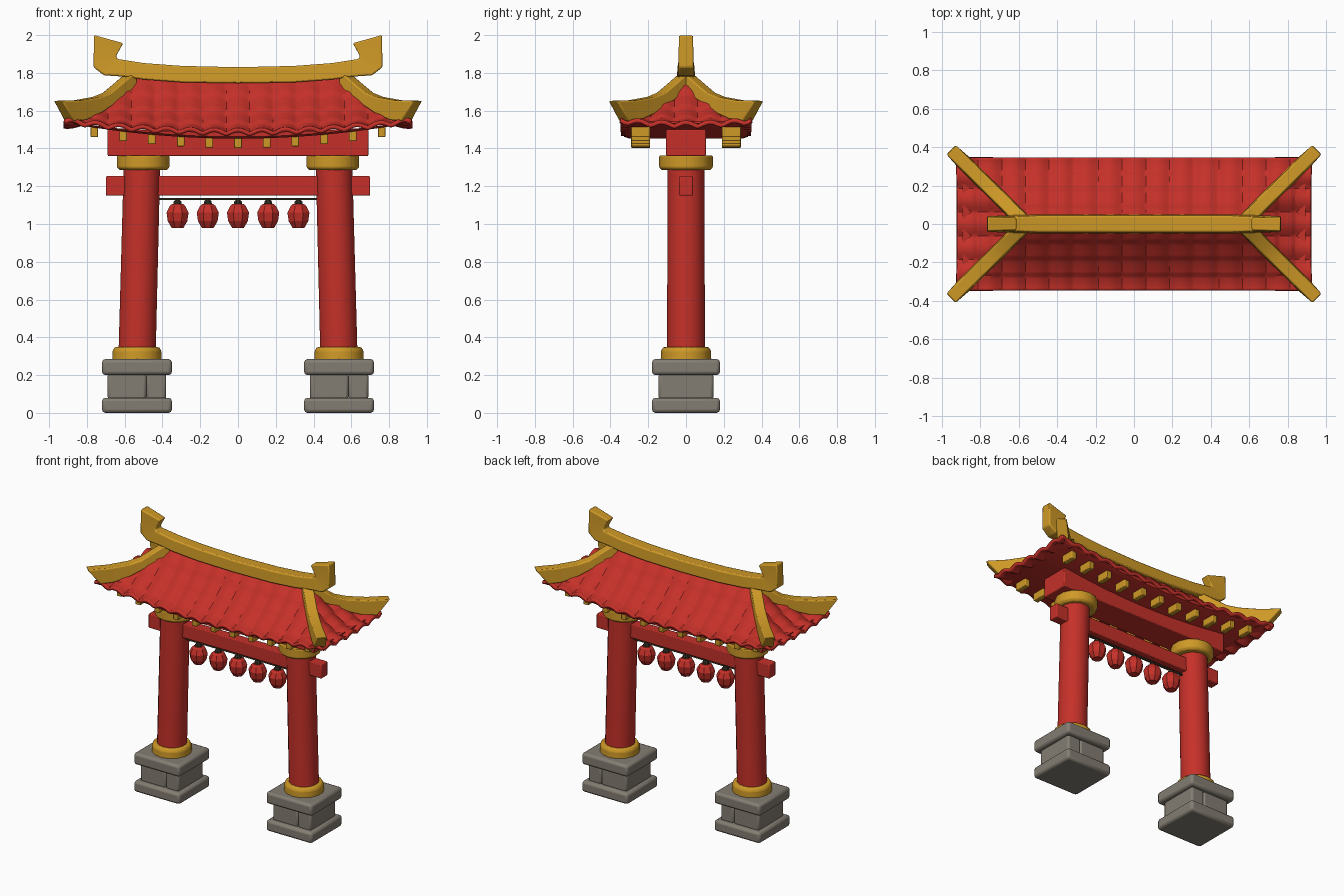
import bpy, bmesh, math
from mathutils import Vector as V

if "Cube" in bpy.data.objects:
    bpy.data.objects.remove(bpy.data.objects["Cube"])


def material(name, r, g, b):
    m = bpy.data.materials.new(name)
    m.diffuse_color = (r, g, b, 1)
    m.use_nodes = True
    m.node_tree.nodes["Principled BSDF"].inputs["Base Color"].default_value = m.diffuse_color
    return m


RED = material("red lacquer", 0.56, 0.03, 0.022)
GOLD = material("gold", 0.62, 0.32, 0.02)
STONE = material("grey stone", 0.23, 0.205, 0.17)
DARK = material("dark cord", 0.03, 0.027, 0.015)


def make(name, verts, faces, mat, bevel=0, angle=30, solid=0):
    me = bpy.data.meshes.new(name)
    me.from_pydata([tuple(v) for v in verts], [], faces)
    bm = bmesh.new()
    bm.from_mesh(me)
    bmesh.ops.recalc_face_normals(bm, faces=bm.faces)
    bm.to_mesh(me)
    bm.free()
    me.materials.append(mat)
    ob = bpy.data.objects.new(name, me)
    bpy.context.collection.objects.link(ob)
    if solid:
        s = ob.modifiers.new("thickness", 'SOLIDIFY')
        s.thickness, s.offset = solid, -1
    if bevel:
        b = ob.modifiers.new("bevel", 'BEVEL')
        b.width, b.segments = bevel, 2
    if angle:
        bpy.ops.object.select_all(action='DESELECT')
        ob.select_set(True)
        bpy.context.view_layer.objects.active = ob
        bpy.ops.object.shade_smooth_by_angle(angle=math.radians(angle))
    return ob


def loft(name, rings, mat, **kw):
    """Skin equal-length closed rings and cap both ends."""
    n = len(rings[0])
    verts = [p for r in rings for p in r]
    faces = [(i * n + j, i * n + (j + 1) % n, (i + 1) * n + (j + 1) % n, (i + 1) * n + j)
             for i in range(len(rings) - 1) for j in range(n)]
    faces += [tuple(range(n)), tuple(range(len(verts) - n, len(verts)))]
    return make(name, verts, faces, mat, **kw)


def box(name, x0, x1, y0, y1, z0, z1, mat, bevel=0.0):
    rings = [[(x0, y0, z), (x1, y0, z), (x1, y1, z), (x0, y1, z)] for z in (z0, z1)]
    return loft(name, rings, mat, bevel=bevel)


def turned(name, profile, sides, mat, y=0, **kw):
    """Stack of circles given as (centre x, z, radius)."""
    rings = [[(x + r * math.cos(2 * math.pi * (k + .5) / sides),
               y + r * math.sin(2 * math.pi * (k + .5) / sides), z) for k in range(sides)]
             for x, z, r in profile]
    return loft(name, rings, mat, **kw)


def blade(name, rows, mat, bevel):
    """Sweep a four-sided section: rows of (bottom, top, side vector)."""
    rings = [[b - s, b + s, t + s * .85, t - s * .85] for b, t, s in rows]
    return loft(name, rings, mat, bevel=bevel, angle=35)


# Stone bases, collars and leaning pillars
for side, sx in (("left", -1), ("right", 1)):
    cx = sx * 0.535
    box(side + "_base_slab", cx - .185, cx + .185, -.18, .18, 0, .08, STONE, .018)
    for k, (a, b) in enumerate(((-.155, .05), (.05, .155))):
        xa, xb = sorted((cx + a, cx + b))
        box(f"{side}_base_block_{k}", xa, xb, -.145, .145, .07, .21, STONE, .014)
    box(side + "_base_cap", cx - .185, cx + .185, -.18, .18, .2, .285, STONE, .018)
    turned(side + "_lower_collar", [(cx, .28, .134), (cx, .33, .132), (cx, .348, .12)], 14, GOLD,
           bevel=.006)
    turned(side + "_pillar", [(cx, .28, .1), (sx * .507, 1.37, .098)], 18, RED)
    turned(side + "_upper_collar", [(sx * .502, 1.285, .128), (sx * .502, 1.3, .142),
                                    (sx * .502, 1.362, .142)], 14, GOLD, bevel=.005)

# Cross beams
box("tie_beam", -.7, .7, -.036, .036, 1.15, 1.253, RED, .006)
box("top_beam", -.69, .69, -.105, .105, 1.36, 1.5, RED, .006)

# Lantern cord and lanterns
box("lantern_cord", -.42, .42, -.006, .006, 1.126, 1.138, DARK)
for k in range(-2, 3):
    x = k * .16
    turned(f"lantern_{k + 3}", [(x, .98, .034), (x, 1.015, .056), (x, 1.06, .063),
                                (x, 1.095, .045), (x, 1.107, .03)], 8, RED, angle=0)
    turned(f"lantern_cap_{k + 3}", [(x, 1.1, .024), (x, 1.118, .022), (x, 1.132, .01)], 8, DARK,
           angle=0)

# Roof dimensions: half length, half depth, half ridge length
HX, HY, RX = 0.92, 0.345, 0.565


def roof_height(x, y):
    X, Y = abs(x) / HX, abs(y) / HY
    dx = max(0, (abs(x) - RX) / (HX - RX))
    s = max(Y, dx)
    z = 1.485 + .29 * (1 - s) ** 1.4 + s * X * X * (.04 + .02 * Y * Y)
    along = x if Y >= dx else y
    z += .022 * (abs(math.cos(math.pi * along / .125)) - .5) * min(1, s * 4 + .3)
    row = (s * 3.999) % 1
    return z + .012 * row


# Tiled roof skin with rounded tile columns and overlapping rows
NX, NY = 150, 56
verts, faces = [], []
for i in range(NX + 1):
    for j in range(NY + 1):
        x, y = HX * (2 * i / NX - 1), HY * (2 * j / NY - 1)
        verts.append((x, y, roof_height(x, y)))
for i in range(NX):
    for j in range(NY):
        a = i * (NY + 1) + j
        faces.append((a, a + NY + 1, a + NY + 2, a + 1))
make("roof_tiles", verts, faces, RED, angle=35, solid=.022)


# Curved board closing the underside of the eaves
def eave(x):
    return 1.452 + .085 * (x / HX) ** 2


rings = []
for i in range(25):
    x = (HX - .03) * (i / 12 - 1)
    e, t = eave(x), 1.485 + .045 * (x / HX) ** 2
    t = max(t, e + .012)
    rings.append([V((x, -.3, e)), V((x, .3, e)), V((x, .328, e + .01)), V((x, .328, t)),
                  V((x, -.328, t)), V((x, -.328, e + .01))])
loft("eave_board", rings, RED)

# Gold rafter ends under the eaves
for k in range(-5, 6):
    x = k * .152
    z = eave(x)
    for sy in (-1, 1):
        y = sy * .24
        box(f"rafter_end_{k + 6}_{'front' if sy < 0 else 'back'}", x - .02, x + .02,
            y - .05, y + .05, z - .05, z + .01, GOLD, .005)

# Ridge with upturned ends: bottom x, z, top x, z, half width
half = [(.3, 1.75, .3, 1.837, .05), (.5, 1.765, .5, 1.852, .05), (.6, 1.78, .59, 1.866, .047),
        (.71, 1.787, .64, 1.874, .044), (.765, 1.83, .645, 1.89, .04), (.762, 2.0, .608, 1.957, .038)]
full = [(-a, b, -c, d, w) for a, b, c, d, w in reversed(half)] + [(0, 1.745, 0, 1.83, .05)] + half
blade("ridge", [(V((a, 0, b)), V((c, 0, d)), V((0, w, 0))) for a, b, c, d, w in full], GOLD, .008)

# Four hip ridges flaring out at the corners: bottom t, z, top t, z
hip = [(0, 1.70, 0, 1.81), (.18, 1.67, .18, 1.75), (.35, 1.625, .35, 1.695), (.5, 1.585, .5, 1.672),
       (.7, 1.55, .75, 1.655), (.86, 1.545, 1.02, 1.652)]
for sx in (-1, 1):
    for sy in (-1, 1):
        def at(t, z):
            return V((sx * (.56 + .385 * t), sy * .38 * t, z))
        wide = V((-sx, sy, 0)).normalized() * .04
        blade(f"hip_ridge_{'left' if sx < 0 else 'right'}_{'front' if sy < 0 else 'back'}",
              [(at(a, b), at(c, d), wide) for a, b, c, d in hip], GOLD, .007)
